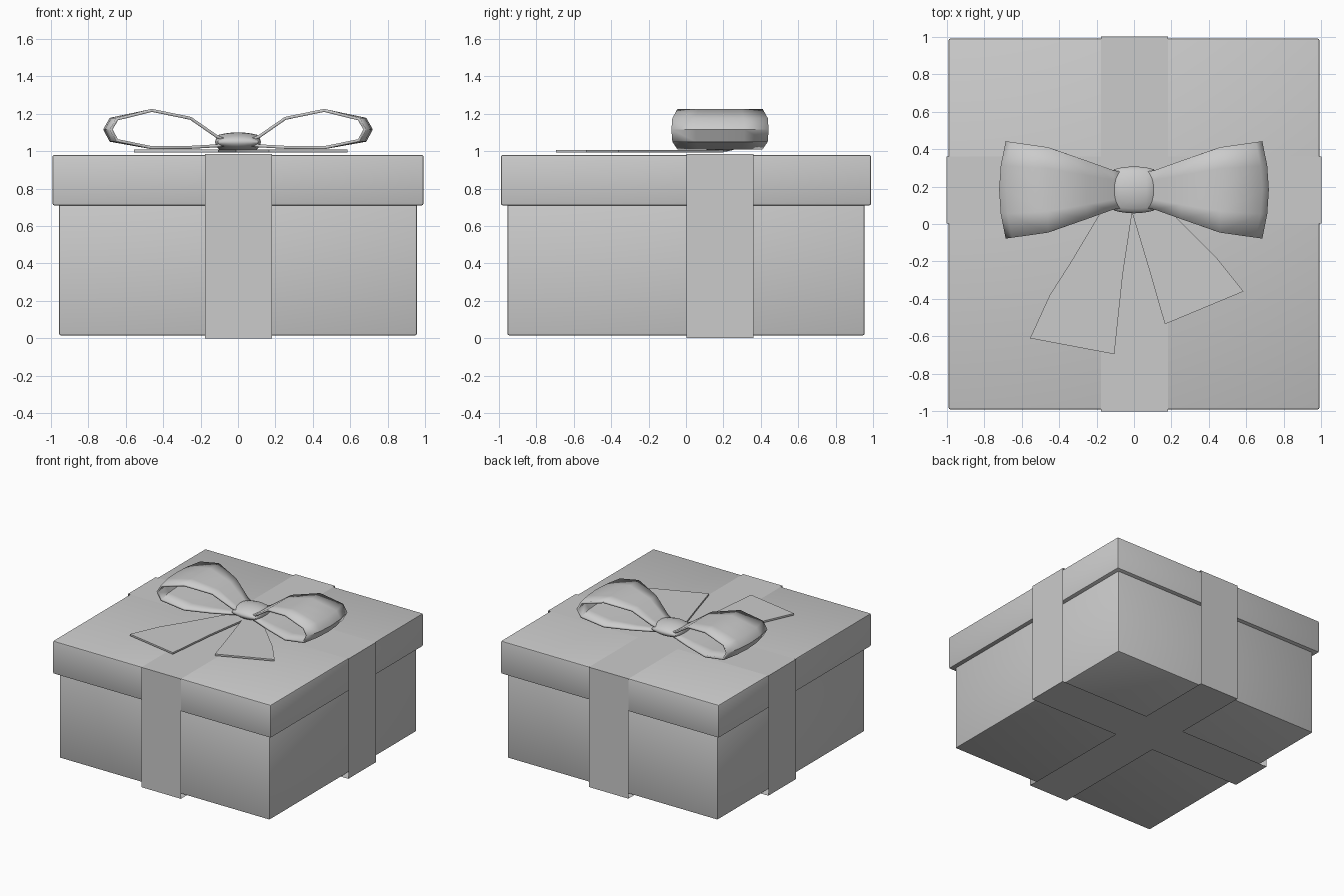
import bpy, bmesh, math
from mathutils import Vector

if "Cube" in bpy.data.objects:
    bpy.data.objects.remove(bpy.data.objects["Cube"], do_unlink=True)

# Single plain grey
grey = bpy.data.materials.new("plain_grey")
grey.use_nodes = True
colour = (0.6, 0.6, 0.6, 1)
grey.diffuse_color = colour
grey.node_tree.nodes["Principled BSDF"].inputs["Base Color"].default_value = colour

BOW_Y = 0.182


def make_object(name, bm, angle=40):
    mesh = bpy.data.meshes.new(name)
    bm.to_mesh(mesh)
    bm.free()
    obj = bpy.data.objects.new(name, mesh)
    bpy.context.collection.objects.link(obj)
    mesh.materials.append(grey)
    bpy.ops.object.select_all(action="DESELECT")
    obj.select_set(True)
    bpy.context.view_layer.objects.active = obj
    bpy.ops.object.shade_smooth_by_angle(angle=math.radians(angle))
    return obj


def block(name, half, bottom, top):
    bm = bmesh.new()
    bmesh.ops.create_cube(bm, size=1)
    for v in bm.verts:
        v.co = (v.co.x * 2 * half, v.co.y * 2 * half, bottom + (v.co.z + 0.5) * (top - bottom))
    bmesh.ops.bevel(bm, geom=bm.edges[:], offset=0.01, segments=2, profile=0.5, affect="EDGES")
    make_object(name, bm)


def strip(rows):
    """Bridge rows of points into an open sheet."""
    bm = bmesh.new()
    grid = [[bm.verts.new(p) for p in row] for row in rows]
    for a, b in zip(grid, grid[1:]):
        for i in range(len(a) - 1):
            bm.faces.new((a[i], b[i], b[i + 1], a[i + 1]))
    return bm


# Box and overhanging lid
block("box", 0.955, 0.015, 0.74)
block("lid", 0.99, 0.71, 0.98)


# Thin ribbon bands wrapped round the whole box
def band(name, lo, hi, along_y):
    loop = [(-1, 0), (-1, 0.984), (1, 0.984), (1, 0), (-1, 0)]
    rows = [[(w, u, z) if along_y else (u, w, z) for w in (lo, hi)] for u, z in loop]
    bm = strip(rows)
    bmesh.ops.remove_doubles(bm, verts=bm.verts[:], dist=0.0001)
    bmesh.ops.recalc_face_normals(bm, faces=bm.faces[:])
    make_object(name, bm, 30)


band("ribbon_front_to_back", -0.177, 0.182, True)
band("ribbon_side_to_side", 0.003, 0.36, False)

# Bow loops: x, z, half width, bulge of the middle
loop_profile = [
    (0.03, 1.05, 0.09, 0), (0.11, 1.085, 0.105, 0), (0.25, 1.182, 0.155, 0),
    (0.46, 1.225, 0.228, 0), (0.65, 1.177, 0.255, 0.035), (0.685, 1.115, 0.26, 0.035),
    (0.65, 1.05, 0.255, 0.035), (0.46, 1.01, 0.228, 0), (0.25, 1.012, 0.155, 0),
    (0.11, 1.02, 0.105, 0), (0.03, 1.03, 0.09, 0),
]
rows = []
for x, z, half, bulge in loop_profile:
    rows.append([(x + bulge * (1 - t * t), BOW_Y + t * half, z) for t in (-1, -0.5, 0, 0.5, 1)])
loops = make_object("bow_loops", strip(rows), 50)
solid = loops.modifiers.new("thickness", "SOLIDIFY")
solid.thickness = 0.016
solid.offset = -1
loops.modifiers.new("mirror", "MIRROR")

# Rounded knot
bm = bmesh.new()
bmesh.ops.create_cube(bm, size=2)
bmesh.ops.subdivide_edges(bm, edges=bm.edges[:], cuts=5, use_grid_fill=True)
for v in bm.verts:
    x, y, z = v.co
    xx, yy, zz = x * x, y * y, z * z
    v.co = Vector((
        0.122 * x * (1 - 0.12 * yy) * (1 - 0.17 * zz),
        BOW_Y + 0.125 * y * (1 - 0.12 * xx) * (1 - 0.2 * zz),
        1.048 + 0.052 * z * (1 - 0.25 * xx) * (1 - 0.4 * yy),
    ))
make_object("knot", bm, 50)


# Flat ribbon tails lying on the lid
def tail(name, outline):
    bm = bmesh.new()
    face = bm.faces.new([bm.verts.new((x, y, 0.993)) for x, y in outline])
    extruded = bmesh.ops.extrude_face_region(bm, geom=[face])["geom"]
    for v in extruded:
        if isinstance(v, bmesh.types.BMVert):
            v.co.z += 0.014
    bmesh.ops.recalc_face_normals(bm, faces=bm.faces[:])
    make_object(name, bm, 30)


tail("right_tail", [(-0.08, 0.2), (-0.18, 0.06), (-0.335, -0.2), (-0.45, -0.38), (-0.555, -0.61),
                    (-0.105, -0.695), (-0.06, -0.27), (-0.01, 0.06), (0, 0.2)])
tail("left_tail", [(0, 0.2), (-0.01, 0.06), (0.08, -0.24), (0.165, -0.535),
                   (0.585, -0.36), (0.44, -0.18), (0.2, 0.06), (0.08, 0.2)])
